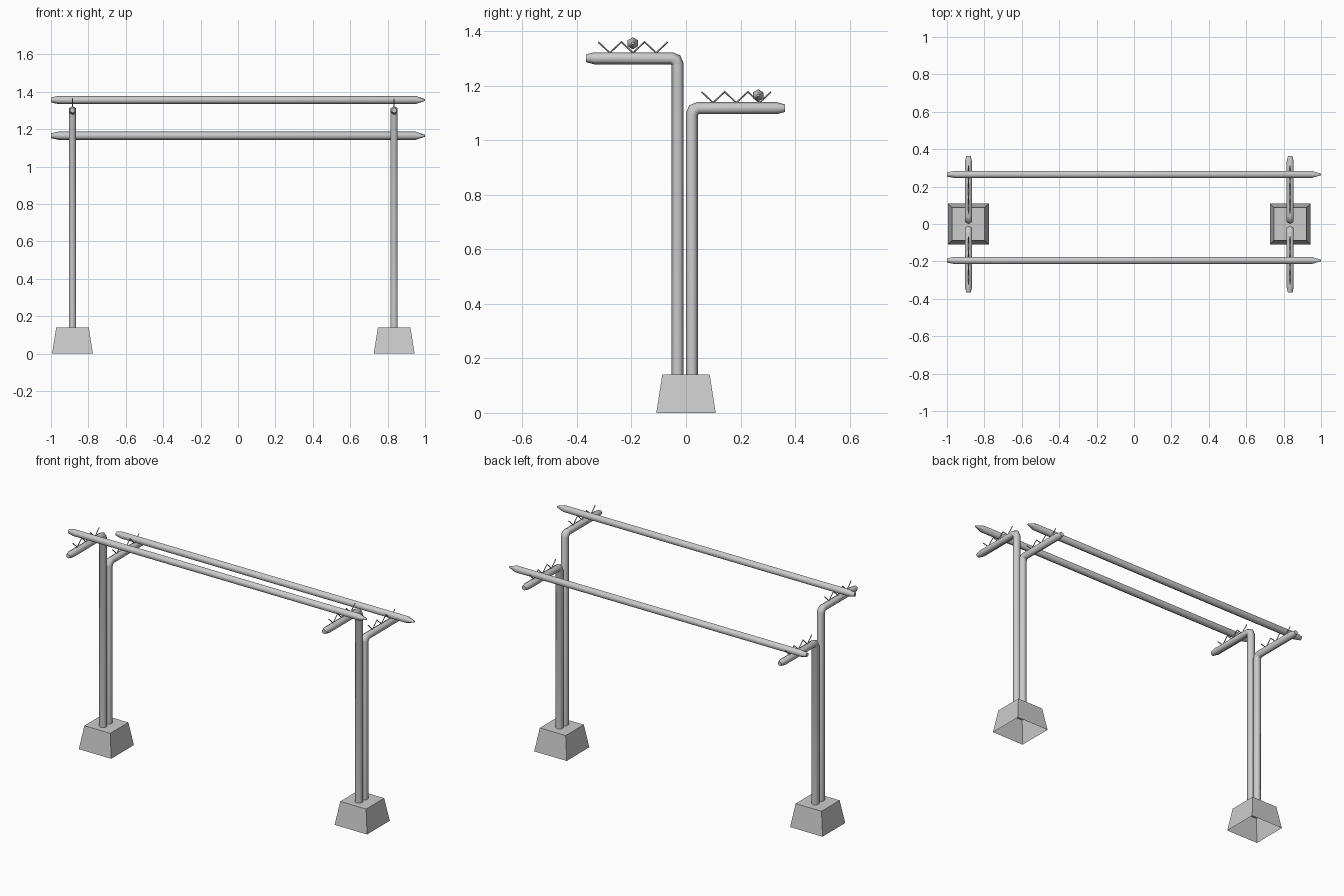
import bpy, bmesh, math
from mathutils import Vector

cube = bpy.data.objects.get("Cube")
if cube:
    bpy.data.objects.remove(cube)

grey = bpy.data.materials.new("plain grey")
grey.use_nodes = True
grey.diffuse_color = (0.6, 0.6, 0.6, 1)
grey.node_tree.nodes["Principled BSDF"].inputs["Base Color"].default_value = (0.6, 0.6, 0.6, 1)

TUBE = 0.022


def finish(bm, name, smooth=False):
    bmesh.ops.recalc_face_normals(bm, faces=bm.faces)
    mesh = bpy.data.meshes.new(name)
    bm.to_mesh(mesh)
    bm.free()
    mesh.materials.append(grey)
    obj = bpy.data.objects.new(name, mesh)
    bpy.context.collection.objects.link(obj)
    if smooth:
        bpy.ops.object.select_all(action='DESELECT')
        obj.select_set(True)
        bpy.context.view_layer.objects.active = obj
        bpy.ops.object.shade_smooth_by_angle(angle=math.radians(62))
    return obj


def tube(name, path, radii, normal, sides=6, smooth=True):
    """Sweep a polygon along a flat path with mitred corners."""
    bm = bmesh.new()
    pts = [Vector(p) for p in path]
    normal = Vector(normal)
    rings = []
    for i, (p, r) in enumerate(zip(pts, radii)):
        before = (p - pts[max(i - 1, 0)]).normalized()
        after = (pts[min(i + 1, len(pts) - 1)] - p).normalized()
        tangent = (before + after).normalized()
        across = tangent.cross(normal)
        mitre = 1 / max(tangent.dot(after if after.length else before), 0.3)
        ring = []
        for k in range(sides):
            a = math.tau * k / sides
            ring.append(bm.verts.new(p + across * (r * mitre * math.cos(a))
                                     + normal * (r * math.sin(a))))
        rings.append(ring)
    for a, b in zip(rings, rings[1:]):
        for k in range(sides):
            n = (k + 1) % sides
            bm.faces.new((a[k], a[n], b[n], b[k]))
    bm.faces.new(rings[0][::-1])
    bm.faces.new(rings[-1])
    return finish(bm, name, smooth)


def footing(name, x):
    """Tapered block, open underneath."""
    bm = bmesh.new()
    low, high = [[bm.verts.new((x + sx * h, sy * h, z))
                  for sx, sy in ((-1, -1), (1, -1), (1, 1), (-1, 1))]
                 for h, z in ((0.109, 0), (0.087, 0.14))]
    for k in range(4):
        n = (k + 1) % 4
        bm.faces.new((low[k], low[n], high[n], high[k]))
    bm.faces.new(high)
    finish(bm, name)


# side: direction, post y, arm height, arm tip, first zigzag y, rail y
levels = {
    "front": (-1, -0.031, 1.301, -0.367, -0.067, -0.195),
    "back": (1, 0.022, 1.118, 0.363, 0.057, 0.265),
}

for end, x in (("right", -0.885), ("left", 0.835)):
    footing(f"{end}_footing", x)
    for side, (d, y, z, tip, start, rail) in levels.items():
        # Post bent outward into a horizontal arm
        bend = [(x, y, 0.13), (x, y, z - TUBE), (x, y + d * 0.0065, z - 0.0065),
                (x, y + d * TUBE, z), (x, tip - d * 0.03, z), (x, tip, z)]
        tube(f"{end}_{side}_post", bend, [TUBE] * 5 + [0.014], (1, 0, 0))
        # Zigzag wire holder on the arm
        wire = [(x, start + d * 0.0425 * i, z + (0.02 if i % 2 else 0.06))
                for i in range(7)]
        tube(f"{end}_{side}_zigzag", wire, [0.003] * 7, (1, 0, 0), 4, False)

# Long rails lying in the zigzag holders
for side, (d, y, z, tip, start, rail) in levels.items():
    h = z + (0.055 if side == "front" else 0.047)
    tube(f"{side}_rail", [(px, rail, h) for px in (-1, -0.96, 0.95, 1)],
         [0.013, TUBE, TUBE, 0.005], (0, 1, 0))
